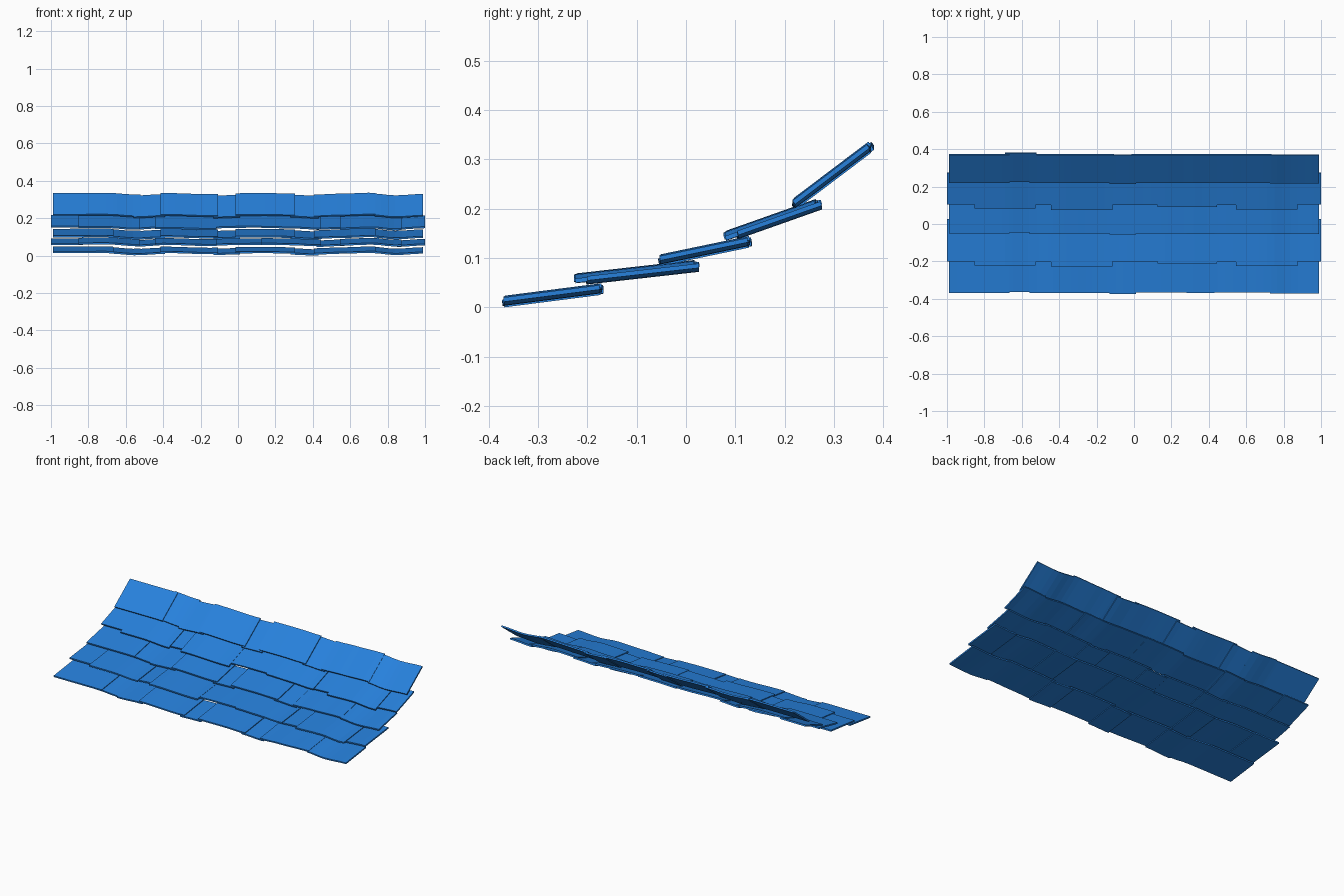
import bpy, bmesh, math

if "Cube" in bpy.data.objects:
    bpy.data.objects.remove(bpy.data.objects["Cube"])

mat = bpy.data.materials.new("blue_shingle")
mat.diffuse_color = (0.02, 0.22, 0.72, 1)
mat.use_nodes = True
mat.node_tree.nodes["Principled BSDF"].inputs["Base Color"].default_value = mat.diffuse_color

# gentle sag across the width: (x, z offset)
WAVE = [(-1, .004), (-.7, .005), (-.55, -.004), (-.4, .003), (-.15, -.003), (0, .001),
        (.15, .002), (.3, -.001), (.41, -.006), (.55, -.001), (.72, .004), (.84, -.006), (1, .002)]

def wave(x):
    x = max(-1, min(1, x))
    for (a, za), (b, zb) in zip(WAVE, WAVE[1:]):
        if x <= b:
            t = (x - a) / (b - a)
            return za + (zb - za) * (1 - math.cos(math.pi * t)) / 2

def shingle(name, x0, x1, lo, hi, lift, thick=.009):
    """Thin slab from lower edge lo=(y,z) to upper edge hi=(y,z), following the sag."""
    n = max(2, round((x1 - x0) / .04))
    dy, dz = hi[0] - lo[0], hi[1] - lo[1]
    length = math.hypot(dy, dz)
    ny, nz = -dz / length, dy / length
    bm = bmesh.new()
    rings = []
    for i in range(n + 1):
        x = x0 + (x1 - x0) * i / n
        w = wave(x)
        ring = []
        for (y, z), side in ((lo, -1), (hi, -1), (hi, 1), (lo, 1)):
            d = lift + side * thick / 2
            ring.append(bm.verts.new((x, y + ny * d, z + nz * d + w)))
        rings.append(ring)
    for a, b in zip(rings, rings[1:]):
        for k in range(4):
            bm.faces.new((a[k], a[(k + 1) % 4], b[(k + 1) % 4], b[k]))
    bm.faces.new(rings[0])
    bm.faces.new(rings[-1])
    bmesh.ops.recalc_face_normals(bm, faces=bm.faces)
    me = bpy.data.meshes.new(name)
    bm.to_mesh(me)
    bm.free()
    me.materials.append(mat)
    ob = bpy.data.objects.new(name, me)
    bpy.context.collection.objects.link(ob)

# two alternating joint layouts
ODD = [-.99, -.67, -.54, -.41, -.11, -.01, .30, .41, .73, .99]
EVEN = [-1, -.85, -.53, -.44, -.12, .13, .44, .55, .87, 1]
# per-shingle stagger of the edges
STAG_ODD = [0, .004, -.003, 0, -.006, .001, -.002, .001, -.003]
STAG_EVEN = [.022, 0, .017, -.006, .02, .01, .018, -.003, .02]

# courses: lower edge, upper edge, joints, stagger
COURSES = [
    ((-.367, .014), (-.172, .039), ODD, STAG_ODD),
    ((-.221, .058), (.018, .085), EVEN, STAG_EVEN),
    ((-.050, .098), (.128, .135), ODD, STAG_ODD),
    ((.084, .145), (.265, .209), EVEN, STAG_EVEN),
    ((.222, .213), (.373, .327), ODD, STAG_ODD),
]

for c, (lo, hi, joints, stag) in enumerate(COURSES):
    slope = (hi[1] - lo[1]) / (hi[0] - lo[0])
    for i, (x0, x1) in enumerate(zip(joints, joints[1:])):
        narrow = x1 - x0 < .2
        s = stag[i]
        up = s * .4 if joints is EVEN else s
        # narrow shingles tuck slightly under their neighbours
        tuck = .02 if narrow else .004
        a = x0 - (tuck if i > 0 else 0)
        b = x1 + (tuck if i < len(joints) - 2 else 0)
        shingle(f"shingle_row{c + 1}_{i + 1}", a, b,
                (lo[0] + s, lo[1] + s * slope), (hi[0] + up, hi[1] + up * slope),
                -.003 if narrow else (.002 if i % 2 else .0005))

# rest the panel on z = 0
obs = list(bpy.context.collection.objects)
low = min(v.co.z for o in obs for v in o.data.vertices)
for o in obs:
    for v in o.data.vertices:
        v.co.z -= low
